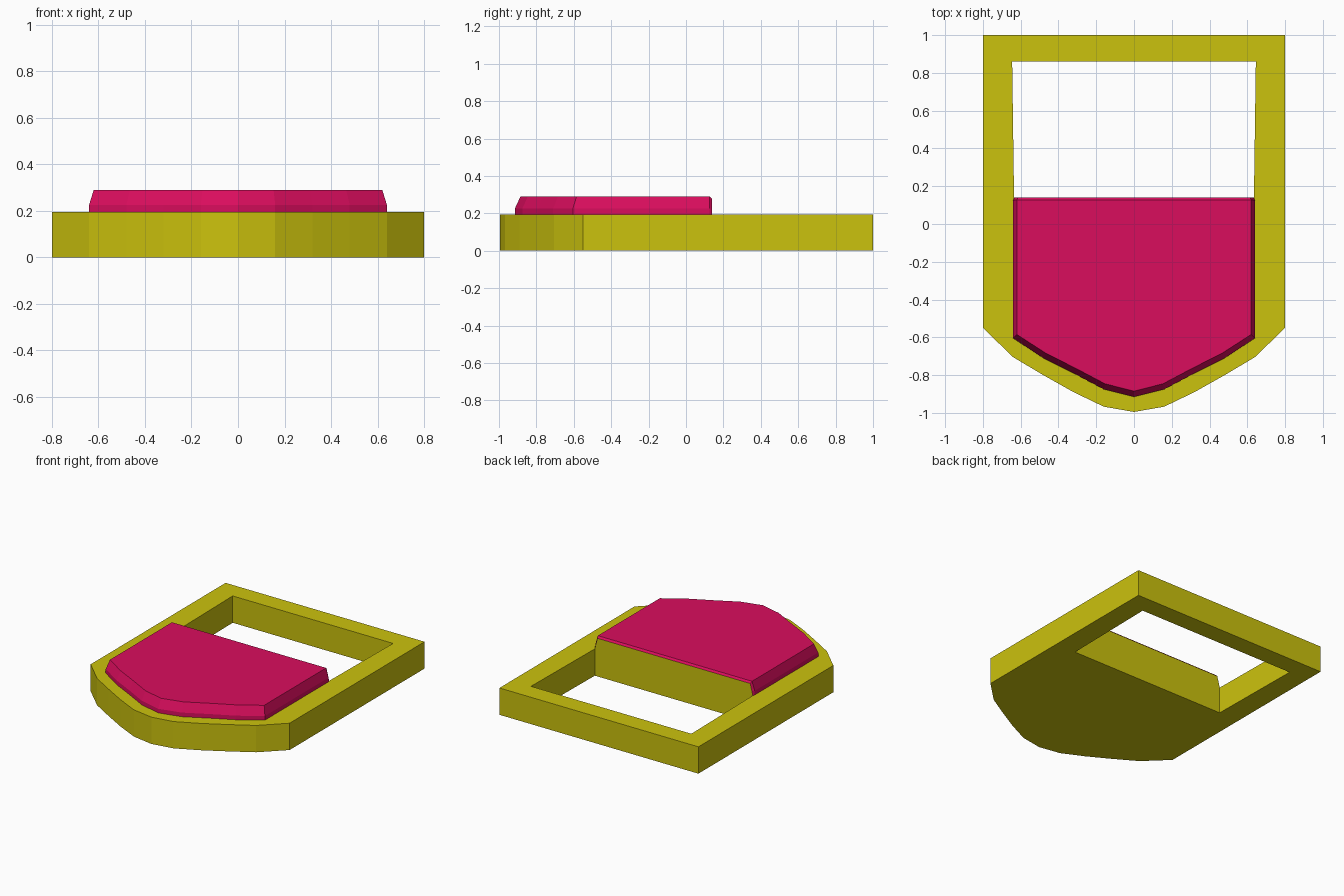
import bpy
import bmesh

if "Cube" in bpy.data.objects:
    bpy.data.objects.remove(bpy.data.objects["Cube"])

H = 0.195      # frame height
REAR = 0.14    # rear edge of the pad / front edge of the opening


def material(name, color):
    m = bpy.data.materials.new(name)
    m.diffuse_color = (*color, 1)
    m.use_nodes = True
    m.node_tree.nodes["Principled BSDF"].inputs["Base Color"].default_value = m.diffuse_color
    return m


def mirrored(half):
    """Right-hand half ending on x = 0 -> full chain from right to left."""
    return half + [(-p[0], *p[1:]) for p in reversed(half[:-1])]


def add_faces(bm, polys):
    for poly in polys:
        pts = [p for i, p in enumerate(poly) if p != poly[i - 1]]
        bm.faces.new([bm.verts.new(p) for p in pts])


def finish(bm, name, mat):
    bmesh.ops.remove_doubles(bm, verts=bm.verts, dist=1e-4)
    bmesh.ops.recalc_face_normals(bm, faces=bm.faces)
    mesh = bpy.data.meshes.new(name)
    bm.to_mesh(mesh)
    bm.free()
    mesh.materials.append(mat)
    obj = bpy.data.objects.new(name, mesh)
    bpy.context.collection.objects.link(obj)
    return obj


def at(p, z):
    return (p[0], p[1], z)


def walls(chain, z0, z1):
    return [[at(a, z0), at(b, z0), at(b, z1), at(a, z1)]
            for a, b in zip(chain, chain[1:])]


yellow = material("yellow", (0.60, 0.54, 0.004))
pink = material("pink", (0.70, 0.004, 0.11))

# Matching outer and inner outlines of the frame
outer = mirrored([(0.8, 1), (0.8, REAR), (0.8, -0.55), (0.64, -0.705),
                  (0.48, -0.80), (0.32, -0.89), (0.16, -0.967), (0, -0.995)])
inner = mirrored([(0.645, 0.86), (0.635, REAR), (0.64, -0.605), (0.64, -0.605),
                  (0.48, -0.71), (0.32, -0.79), (0.16, -0.875), (0, -0.915)])

# Frame: rim, outside walls, opening walls and flat underside
bm = bmesh.new()
polys = walls(outer + outer[:1], 0, H)
ring_o, ring_i = outer + outer[:1], inner + inner[:1]
for i in range(len(outer)):
    polys.append([at(ring_o[i], H), at(ring_o[i + 1], H),
                  at(ring_i[i + 1], H), at(ring_i[i], H)])
polys += walls([inner[1], inner[0], inner[-1], inner[-2]], 0, H)
for pair in ((0, 1), (-2, -1), (-1, 0)):
    a, b = pair
    polys.append([at(outer[a], 0), at(outer[b], 0), at(inner[b], 0), at(inner[a], 0)])
polys.append([at(p, 0) for p in outer[1:-1] + [inner[-2], inner[1]]])
# Cross wall rising behind the pad
polys.append(mirrored([(0.635, REAR, 0), (0.635, REAR, H), (0.628, REAR, 0.225),
                       (0.614, REAR, 0.277), (0, REAR, 0.277)]))
add_faces(bm, polys)
finish(bm, "frame", yellow)

# Pad: short vertical side, sloped bevel, flat top
foot = mirrored([(0.635, REAR, H), (0.64, 0.125, H), (0.64, -0.605, H), (0.48, -0.71, H),
                 (0.32, -0.79, H), (0.16, -0.875, H), (0, -0.915, H)])
mid = [at(p, 0.225) for p in foot]
mid[0], mid[-1] = (0.628, REAR, 0.225), (-0.628, REAR, 0.225)
top = mirrored([(0.614, REAR, 0.277), (0.62, 0.127, 0.29), (0.62, -0.585, 0.29),
                (0.465, -0.685, 0.29), (0.31, -0.763, 0.29), (0.153, -0.846, 0.29),
                (0, -0.885, 0.29)])
bm = bmesh.new()
polys = [[lo[i], lo[i + 1], hi[i + 1], hi[i]]
         for lo, hi in ((foot, mid), (mid, top)) for i in range(len(lo) - 1)]
polys.append(top[1:-1])
polys.append([top[0], top[1], top[-2], top[-1]])
add_faces(bm, polys)
finish(bm, "pad", pink)
